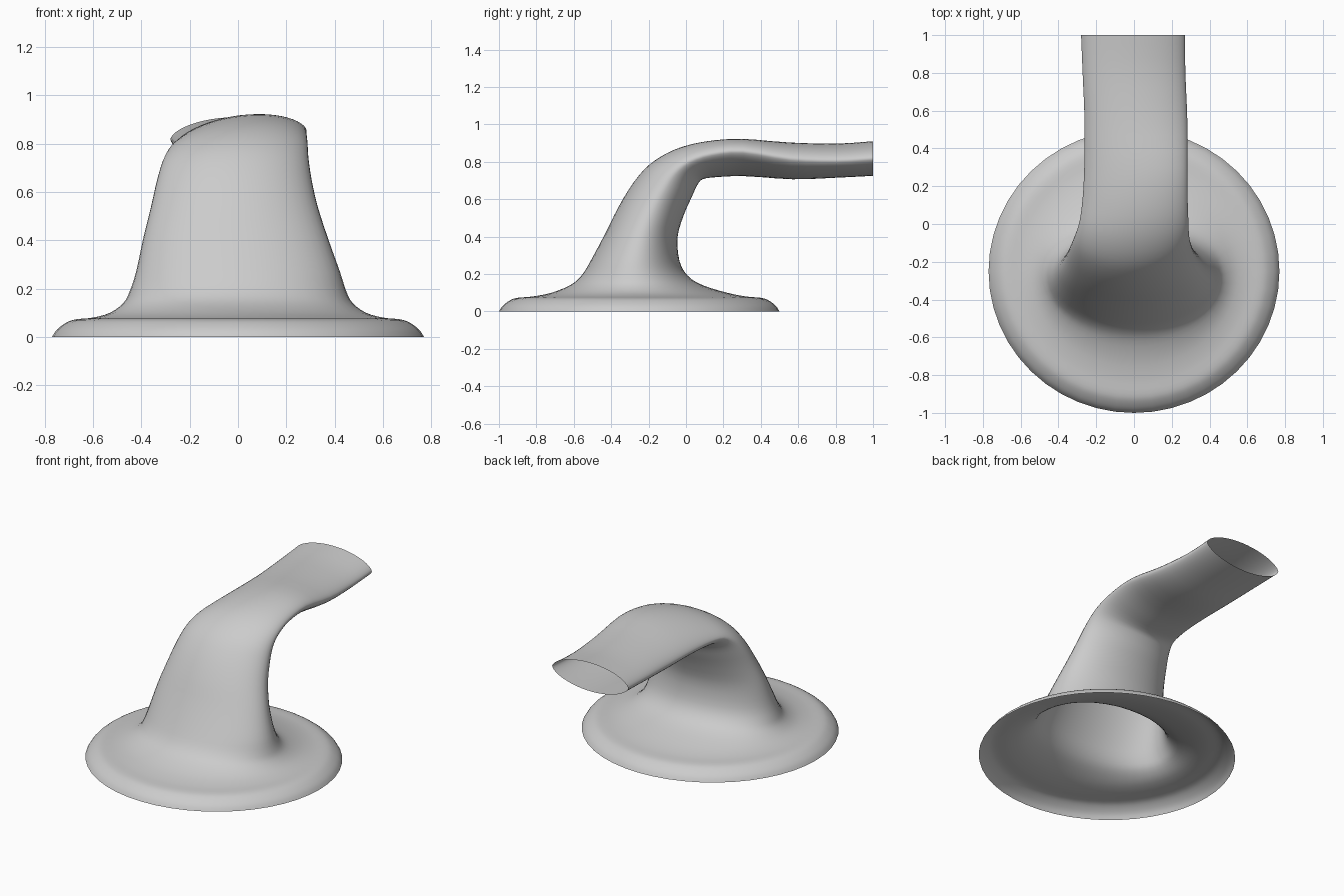
import bpy, bmesh
from math import sin, cos, pi
from mathutils import Vector

if "Cube" in bpy.data.objects:
    bpy.data.objects.remove(bpy.data.objects["Cube"])

# Loft sections from rim to open tube end:
# front/top y, z, back/bottom y, z, half width, x shift, roll
SECTIONS = [
    (-1.00, 0.000, 0.50, 0.000, 0.770, 0, 0),
    (-0.98, 0.030, 0.48, 0.030, 0.750, 0, 0),
    (-0.94, 0.060, 0.44, 0.060, 0.710, 0, 0),
    (-0.90, 0.073, 0.40, 0.073, 0.670, 0, 0),
    (-0.82, 0.080, 0.32, 0.080, 0.600, 0, 0),
    (-0.72, 0.100, 0.22, 0.100, 0.530, 0, 0),
    (-0.62, 0.140, 0.09, 0.140, 0.475, 0, 0),
    (-0.56, 0.190, 0.01, 0.190, 0.448, 0, 0),
    (-0.51, 0.270, -0.035, 0.270, 0.422, 0, 0),
    (-0.43, 0.420, -0.045, 0.400, 0.382, -0.01, 0),
    (-0.36, 0.560, -0.01, 0.520, 0.345, -0.015, 0),
    (-0.28, 0.690, 0.03, 0.610, 0.320, -0.015, 0),
    (-0.19, 0.790, 0.06, 0.675, 0.302, -0.01, 0.02),
    (-0.06, 0.865, 0.09, 0.708, 0.288, 0, 0.05),
    (0.10, 0.905, 0.17, 0.722, 0.278, 0.006, 0.10),
    (0.30, 0.918, 0.31, 0.728, 0.273, 0.010, 0.12),
    (0.55, 0.903, 0.57, 0.707, 0.272, 0.010, 0.04),
    (0.80, 0.897, 0.80, 0.715, 0.272, 0, 0),
    (1.00, 0.910, 1.00, 0.725, 0.275, -0.005, 0),
]
SEGMENTS, STEPS = 48, 3


def spline(p0, p1, p2, p3, t):
    return [0.5 * (2*b + (c - a)*t + (2*a - 5*b + 4*c - d)*t*t
                   + (3*b - a - 3*c + d)*t**3)
            for a, b, c, d in zip(p0, p1, p2, p3)]


def smooth_sections(rows):
    out, last = [], len(rows) - 1
    for i in range(last):
        quad = [rows[min(max(i + k, 0), last)] for k in (-1, 0, 1, 2)]
        out += [spline(*quad, s / STEPS) for s in range(STEPS)]
    return out + [rows[-1]]


def ring(bm, section, along):
    fy, fz, by, bz, width, shift, roll = section
    front, back = Vector((0, fy, fz)), Vector((0, by, bz))
    mid, half = (front + back) / 2, (front - back) / 2
    power = 1 + 0.2 * min(1, max(0, (along - 0.45) / 0.3))
    verts = []
    for k in range(SEGMENTS):
        a = 2 * pi * k / SEGMENTS
        depth = abs(sin(a)) ** power * (1 if sin(a) >= 0 else -1)
        p = mid + half * depth
        x = width * cos(a)
        verts.append(bm.verts.new((x + shift, p.y, p.z + roll * x)))
    return verts


# Flared base, neck and bent tube as one continuous open shell
bm = bmesh.new()
rows = smooth_sections(SECTIONS)
rings = [ring(bm, r, i / (len(rows) - 1)) for i, r in enumerate(rows)]
for lower, upper in zip(rings, rings[1:]):
    for k in range(SEGMENTS):
        n = (k + 1) % SEGMENTS
        bm.faces.new((lower[n], lower[k], upper[k], upper[n]))
bm.normal_update()
for f in bm.faces:
    f.smooth = True

mesh = bpy.data.meshes.new("bent_spout")
bm.to_mesh(mesh)
bm.free()
bpy.context.collection.objects.link(bpy.data.objects.new("bent_spout", mesh))
